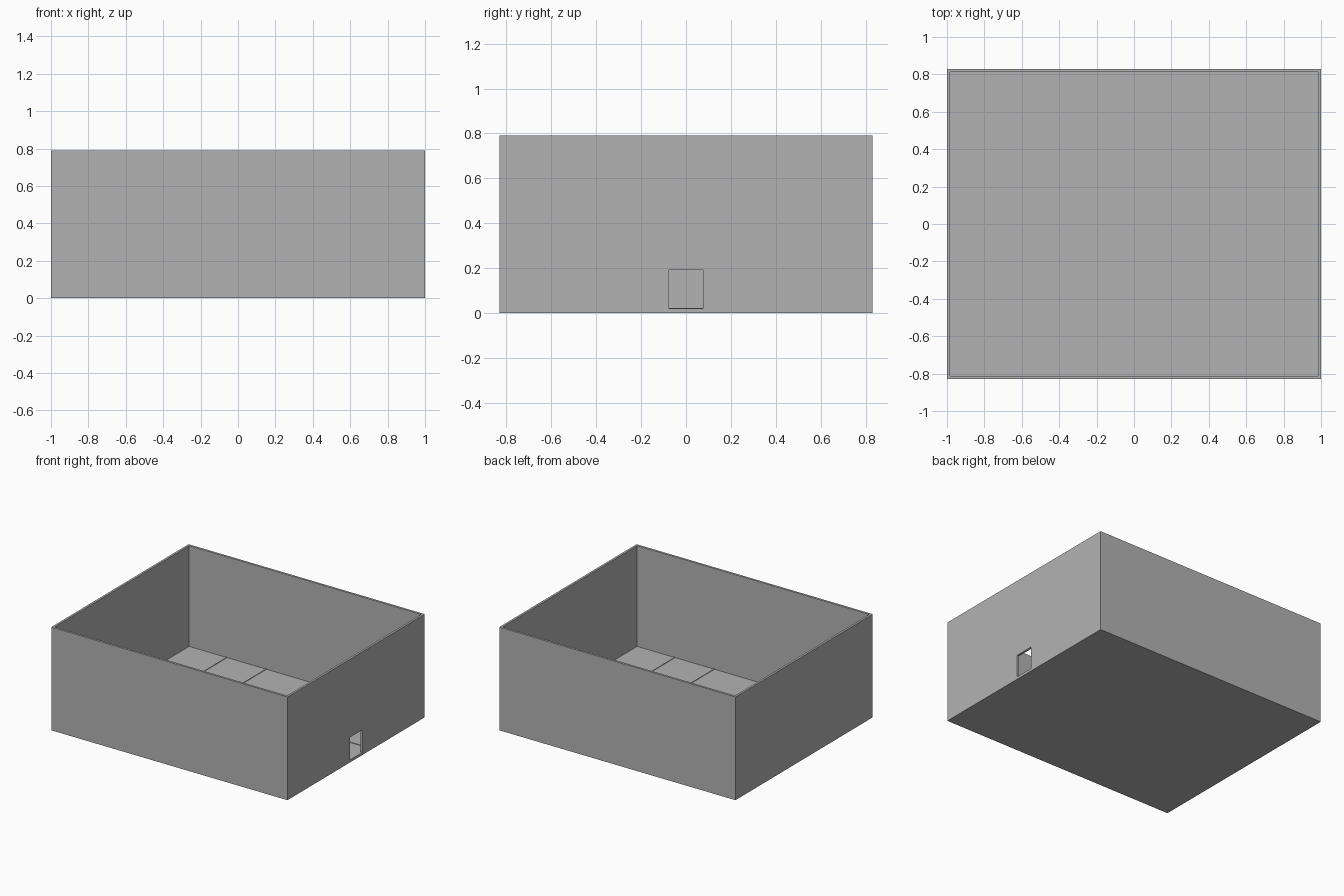
import bpy

if "Cube" in bpy.data.objects:
    bpy.data.objects.remove(bpy.data.objects["Cube"])

HX, HY, HEIGHT = 1.0, 0.83, 0.79    # outer half sizes and height
WALL, FLOOR = 0.017, 0.019          # wall and floor thickness
STRIP_W, STRIP_H = 0.01, 0.004      # joint strips on the floor

grey = bpy.data.materials.new("plain grey")
grey.diffuse_color = (0.45, 0.45, 0.45, 1)
grey.use_nodes = True
grey.node_tree.nodes["Principled BSDF"].inputs["Base Color"].default_value = grey.diffuse_color


def box(name, x0, x1, y0, y1, z0, z1):
    bpy.ops.mesh.primitive_cube_add(
        size=1, location=((x0 + x1) / 2, (y0 + y1) / 2, (z0 + z1) / 2))
    ob = bpy.context.object
    ob.name = name
    ob.scale = (x1 - x0, y1 - y0, z1 - z0)
    bpy.ops.object.transform_apply(location=True, rotation=False, scale=True)
    ob.data.materials.append(grey)
    return ob


def cut(target, cutter):
    bpy.context.view_layer.objects.active = target
    mod = target.modifiers.new("cut", 'BOOLEAN')
    mod.operation = 'DIFFERENCE'
    mod.solver = 'EXACT'
    mod.object = cutter
    bpy.ops.object.modifier_apply(modifier=mod.name)
    bpy.data.objects.remove(cutter, do_unlink=True)


ix, iy = HX - WALL, HY - WALL

# Open room: outer block, hollowed, with a doorway in the right wall
room = box("room_shell", -HX, HX, -HY, HY, 0, HEIGHT)
cut(room, box("room_cutter", -ix, ix, -iy, iy, FLOOR, HEIGHT + 0.2))
cut(room, box("door_cutter", ix - 0.1, HX + 0.1, -0.075, 0.075, FLOOR + 0.001, 0.192))

# Thin strips dividing the floor into panels
h = STRIP_W / 2
for x in (-2 / 3, -1 / 3, 1 / 3, 2 / 3):
    box("floor_strip_lengthwise", x - h, x + h, -iy, iy, FLOOR - 0.003, FLOOR + STRIP_H)
for y in (-1 / 6, 1 / 6):
    box("floor_strip_crosswise", -ix, ix, y - h, y + h, FLOOR - 0.003, FLOOR + STRIP_H)
